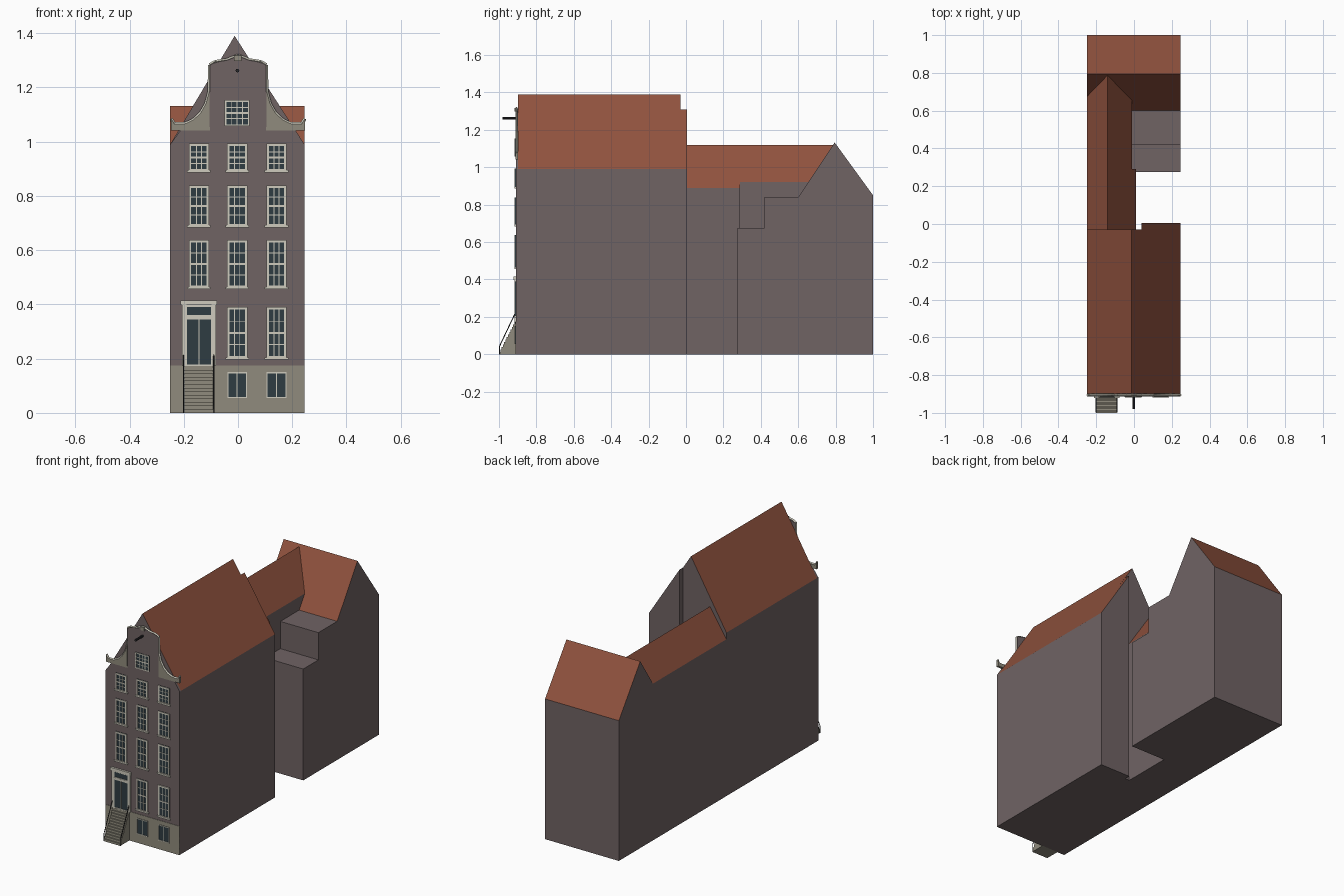
import bpy, bmesh
from mathutils import Vector, Matrix

if "Cube" in bpy.data.objects:
    bpy.data.objects.remove(bpy.data.objects["Cube"])


def material(name, rgb):
    m = bpy.data.materials.new(name)
    m.use_nodes = True
    m.diffuse_color = (*rgb, 1)
    m.node_tree.nodes["Principled BSDF"].inputs["Base Color"].default_value = (*rgb, 1)
    return m


BRICK = material("grey brick", (0.16, 0.125, 0.127))
ROOF = material("red roof tile", (0.28, 0.085, 0.048))
STONE = material("grey stone", (0.28, 0.26, 0.205))
TRIM = material("cream trim", (0.62, 0.6, 0.51))
GLASS = material("dark glass", (0.028, 0.045, 0.054))
IRON = material("dark iron", (0.02, 0.02, 0.022))


def finish(bm, name, *mats):
    mesh = bpy.data.meshes.new(name)
    bmesh.ops.recalc_face_normals(bm, faces=bm.faces)
    bm.normal_update()
    # sloping faces take the second material
    if len(mats) > 1:
        for f in bm.faces:
            f.material_index = int(0.1 < f.normal.z < 0.95)
    bm.to_mesh(mesh)
    bm.free()
    for m in mats:
        mesh.materials.append(m)
    obj = bpy.data.objects.new(name, mesh)
    bpy.context.collection.objects.link(obj)
    return obj


def prism(name, profile, axis, lo, hi, *mats):
    """Extrude a (horizontal, z) profile along x or y."""
    bm = bmesh.new()
    along_y = axis == "y"
    verts = [bm.verts.new((a, lo, z) if along_y else (lo, a, z)) for a, z in profile]
    face = bm.faces.new(verts)
    out = bmesh.ops.extrude_face_region(bm, geom=[face])["geom"]
    move = Vector((0, hi - lo, 0) if along_y else (hi - lo, 0, 0))
    bmesh.ops.translate(bm, vec=move, verts=[v for v in out if isinstance(v, bmesh.types.BMVert)])
    return finish(bm, name, *mats)


def boxes(name, mat, items):
    """Join boxes given as (x0, x1, y0, y1, z0, z1)."""
    bm = bmesh.new()
    for x0, x1, y0, y1, z0, z1 in items:
        place = Matrix.Translation(((x0 + x1) / 2, (y0 + y1) / 2, (z0 + z1) / 2))
        size = Matrix.Diagonal((x1 - x0, y1 - y0, z1 - z0, 1))
        bmesh.ops.create_cube(bm, size=1, matrix=place @ size)
    return finish(bm, name, mat)


def bars(name, mat, segments, radius, sides=4):
    """Join straight bars running between pairs of points."""
    bm = bmesh.new()
    for a, b in segments:
        a, b = Vector(a), Vector(b)
        turn = (b - a).to_track_quat("Z", "Y").to_matrix().to_4x4()
        bmesh.ops.create_cone(bm, cap_ends=True, segments=sides, radius1=radius, radius2=radius,
                              depth=(b - a).length, matrix=Matrix.Translation((a + b) / 2) @ turn)
    return finish(bm, name, mat)


L, R, FRONT = -0.25, 0.245, -0.91
RIDGE, EAVE = (-0.0125, 1.39), 0.99

# Front house, with the deeper strip at its back corner
prism("front_house", [(L, 0), (R, 0), (R, EAVE), RIDGE, (L, EAVE)], "y", -0.897, -0.03, BRICK, ROOF)
prism("back_corner", [(0.04, 0), (R, 0), (R, EAVE), (0.04, 1.308)], "y", -0.03, 0.005, BRICK, ROOF)

# Connecting wing, narrower beside the terrace
prism("wing_front", [(L, 0), (0.01, 0), (0.01, 0.89), (-0.14, 1.12), (L, 0.95)],
      "y", -0.03, 0.29, BRICK, ROOF)
prism("wing_back", [(L, 0), (-0.01, 0), (-0.01, 0.92), (-0.14, 1.12), (L, 0.95)],
      "y", 0.29, 0.785, BRICK, ROOF)

# Rear house with stepped terraces
prism("rear_house", [(0.275, 0), (1, 0), (1, 0.85), (0.795, 1.132), (0.6, 0.84),
                     (0.42, 0.84), (0.42, 0.675), (0.275, 0.675)], "x", L, R, BRICK, ROOF)

# Facade with neck gable
half = [(0.21, 1.045), (0.105, 1.045), (0.105, 1.285)]
prism("facade", [(L, 0), (R, 0), (R, EAVE)] + half + [(0, 1.315)]
      + [(-x, z) for x, z in reversed(half)] + [(L, EAVE)], "y", FRONT, -0.897, BRICK)
boxes("stone_base", STONE, [(L, R, FRONT - 0.002, FRONT + 0.004, 0, 0.175)])

# Curved shoulders and light coping
curve = [(0.247, 1.085), (0.235, 1.066), (0.195, 1.066), (0.165, 1.08),
         (0.138, 1.105), (0.118, 1.14), (0.106, 1.185)]
for side, label in ((-1, "right"), (1, "left")):
    pts = [(side * x, z) for x, z in curve]
    prism(label + "_shoulder", [(side * 0.247, 1.042)] + pts + [(side * 0.104, 1.042)],
          "y", FRONT - 0.002, -0.897, STONE)
    top = pts + [(side * 0.105, 1.283), (side * 0.085, 1.295), (side * 0.04, 1.302), (0, 1.318)]
    bars(label + "_coping", TRIM,
         [((a[0], -0.906, a[1]), (b[0], -0.906, b[1])) for a, b in zip(top, top[1:])], 0.006)
boxes("gable_keystone", STONE, [(-0.014, 0.012, -0.916, -0.9, 1.297, 1.318)])
bars("hoist_beam", IRON, [((-0.002, -0.98, 1.262), (-0.002, -0.897, 1.262))], 0.007, 8)

# Windows: glass plates, frames, sills and glazing bars
glass, frames, sills = [], [], []


def window(x, z0, z1, w, cols, rows, edge=0.009, sill=True):
    x0, x1 = x - w / 2, x + w / 2
    y0, y1 = FRONT - 0.006, FRONT + 0.002
    glass.append((x0, x1, FRONT - 0.003, y1, z0, z1))
    frames.extend([(x0, x0 + edge, y0, y1, z0, z1), (x1 - edge, x1, y0, y1, z0, z1),
                   (x0, x1, y0, y1, z0, z0 + edge), (x0, x1, y0, y1, z1 - edge, z1)])
    thin = 0.0017
    for i in range(1, cols):
        c = x0 + edge + (w - 2 * edge) * i / cols
        frames.append((c - thin, c + thin, y0 + 0.001, y1, z0, z1))
    for j in range(1, rows):
        c = z0 + edge + (z1 - z0 - 2 * edge) * j / rows
        t = thin * (2 if 2 * j == rows else 1)
        frames.append((x0, x1, y0 + 0.001, y1, c - t, c + t))
    if sill:
        sills.append((x0 - 0.006, x1 + 0.006, y0 - 0.002, y1, z0 - 0.004, z0 + 0.005))


columns = (-0.144, -0.003, 0.142)
for z0, z1, rows, xs in ((0.89, 0.993, 4, columns), (0.688, 0.838, 4, columns),
                         (0.46, 0.638, 4, columns), (0.2, 0.39, 4, columns[1:])):
    for x in xs:
        window(x, z0, z1, 0.075, 3, rows)
window(-0.003, 1.058, 1.153, 0.092, 4, 4, 0.006, False)
for x in columns[1:]:
    window(x, 0.055, 0.15, 0.073, 2, 1, 0.004, False)

# Door with transom light, surround and cornice
window(-0.144, 0.355, 0.397, 0.1, 1, 1, 0.006, False)
window(-0.144, 0.172, 0.35, 0.1, 2, 1, 0.006, False)
boxes("glass_panes", GLASS, glass)
boxes("window_frames", TRIM, frames)
boxes("window_sills", TRIM, sills)
boxes("door_surround", TRIM, [(-0.207, -0.19, -0.918, -0.908, 0.172, 0.4),
                              (-0.098, -0.082, -0.918, -0.908, 0.172, 0.4),
                              (-0.196, -0.092, -0.917, -0.908, 0.345, 0.358),
                              (-0.212, -0.078, -0.922, -0.908, 0.397, 0.415)])

# Front steps and railings
COUNT = 13
run, rise = 0.09 / COUNT, 0.172 / COUNT
boxes("front_steps", STONE, [(-0.2, -0.09, -1 + i * run, FRONT, i * rise, (i + 1) * rise)
                             for i in range(COUNT)])
rails = []
for x in (-0.201, -0.089):
    low, high = (x, -0.996, 0.045), (x, -0.914, 0.218)
    rails += [(low, high), ((x, -0.996, 0), low), ((x, -0.914, 0.165), high)]
bars("stair_railings", IRON, rails, 0.0025)
